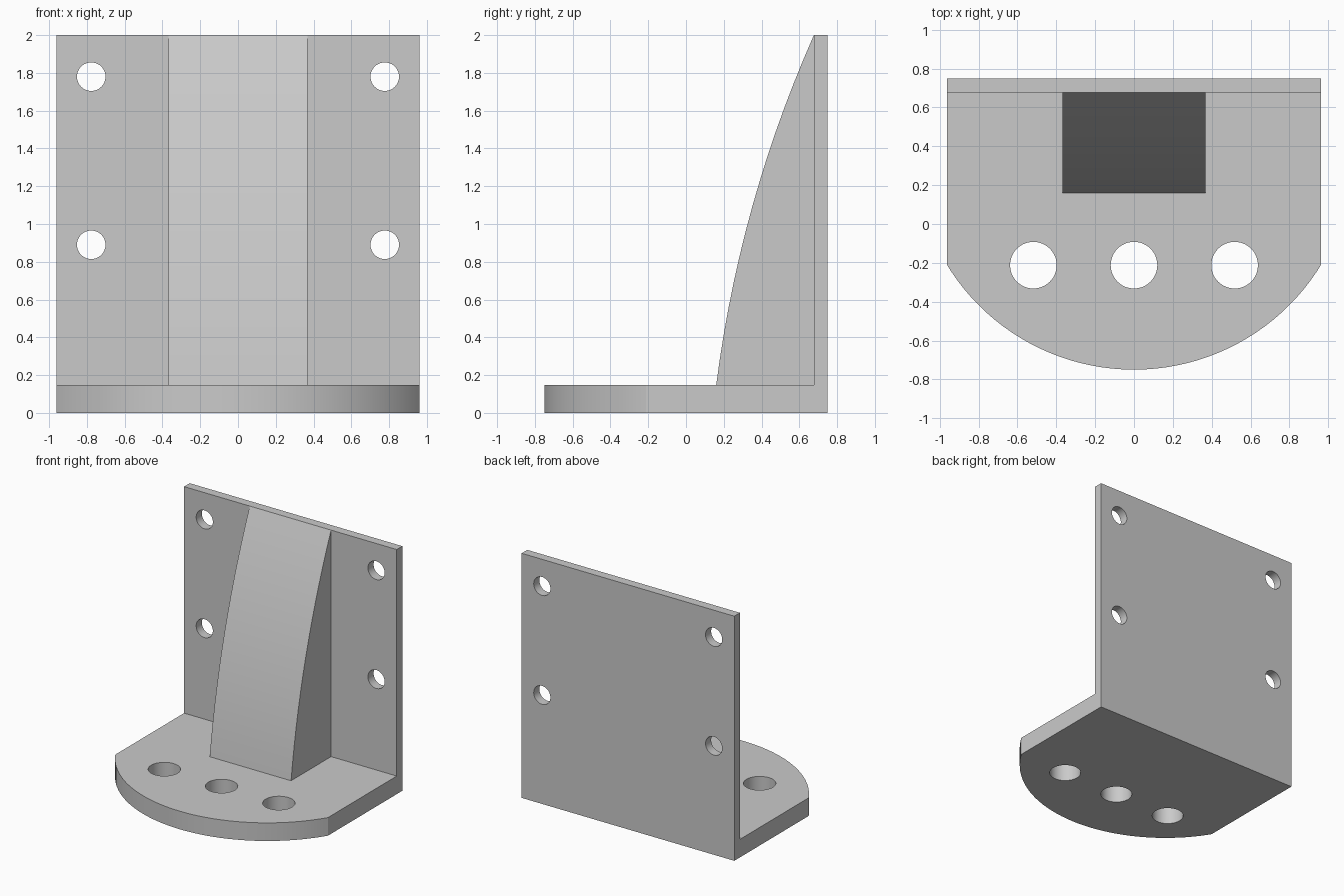
import bpy, bmesh, math
from mathutils import Matrix, Vector

if "Cube" in bpy.data.objects:
    bpy.data.objects.remove(bpy.data.objects["Cube"], do_unlink=True)

HALF_W, FRONT, BACK, TOP = 0.962, -0.75, 0.75, 2.0
BASE_T, WALL_Y = 0.148, 0.677
CORNER_Y = -0.212          # where the straight sides meet the rounded front
RIB_HALF, RIB_Y = 0.368, 0.16

grey = bpy.data.materials.new("plain grey")
grey.use_nodes = True
colour = (0.59, 0.59, 0.59, 1)
grey.diffuse_color = colour
grey.node_tree.nodes["Principled BSDF"].inputs["Base Color"].default_value = colour


def make_object(name, bm):
    bmesh.ops.recalc_face_normals(bm, faces=bm.faces)
    mesh = bpy.data.meshes.new(name)
    bm.to_mesh(mesh)
    bm.free()
    mesh.materials.append(grey)
    obj = bpy.data.objects.new(name, mesh)
    bpy.context.collection.objects.link(obj)
    return obj


def prism_x(name, profile, half):
    """Side profile of (y, z) points extruded across x."""
    bm = bmesh.new()
    face = bm.faces.new([bm.verts.new((-half, y, z)) for y, z in profile])
    out = bmesh.ops.extrude_face_region(bm, geom=[face])
    moved = [v for v in out["geom"] if isinstance(v, bmesh.types.BMVert)]
    bmesh.ops.translate(bm, verts=moved, vec=(2 * half, 0, 0))
    return make_object(name, bm)


def cylinder(name, centre, radius, depth, axis, sides):
    bm = bmesh.new()
    turn = Vector((0, 0, 1)).rotation_difference(Vector(axis)).to_matrix().to_4x4()
    bmesh.ops.create_cone(bm, cap_ends=True, segments=sides, radius1=radius,
                          radius2=radius, depth=depth,
                          matrix=Matrix.Translation(centre) @ turn)
    return make_object(name, bm)


def select_only(obj):
    bpy.ops.object.select_all(action="DESELECT")
    obj.select_set(True)
    bpy.context.view_layer.objects.active = obj


def cut(obj, cutter, operation="DIFFERENCE"):
    mod = obj.modifiers.new("cut", "BOOLEAN")
    mod.operation, mod.solver, mod.object = operation, "EXACT", cutter
    select_only(obj)
    bpy.ops.object.modifier_apply(modifier=mod.name)
    bpy.data.objects.remove(cutter, do_unlink=True)


# Angle bracket: L profile with its front trimmed to a round
bracket = prism_x("angle_bracket", [
    (FRONT - 0.05, 0), (BACK, 0), (BACK, TOP), (WALL_Y, TOP),
    (WALL_Y, BASE_T), (FRONT - 0.05, BASE_T)], HALF_W)
sag = CORNER_Y - FRONT
radius = (HALF_W ** 2 + sag ** 2) / (2 * sag)
cut(bracket, cylinder("front_round", (0, FRONT + radius, 1), radius, 4,
                      (0, 0, 1), 128), "INTERSECT")

# Bolt holes in the base and in the wall
for x in (-0.518, 0, 0.518):
    cut(bracket, cylinder("base_drill", (x, CORNER_Y, BASE_T / 2), 0.12, 0.5,
                          (0, 0, 1), 48))
for x in (-0.777, 0.777):
    for z in (0.89, 1.78):
        cut(bracket, cylinder("wall_drill", (x, BACK, z), 0.0755, 0.5,
                              (0, 1, 0), 48))

# Support rib with a gently bowed front
start, end = Vector((RIB_Y, BASE_T)), Vector((WALL_Y, TOP))
chord = end - start
outward = Vector((-chord.y, chord.x)).normalized()
bow, steps = 0.07, 14
profile = []
for i in range(steps + 1):
    t = i / steps
    profile.append(start + chord * t + outward * bow * 4 * t * (1 - t))
profile.append(Vector((WALL_Y, BASE_T)))
rib = prism_x("support_rib", profile, RIB_HALF)

for obj in (bracket, rib):
    select_only(obj)
    bpy.ops.object.shade_smooth_by_angle(angle=math.radians(25))
